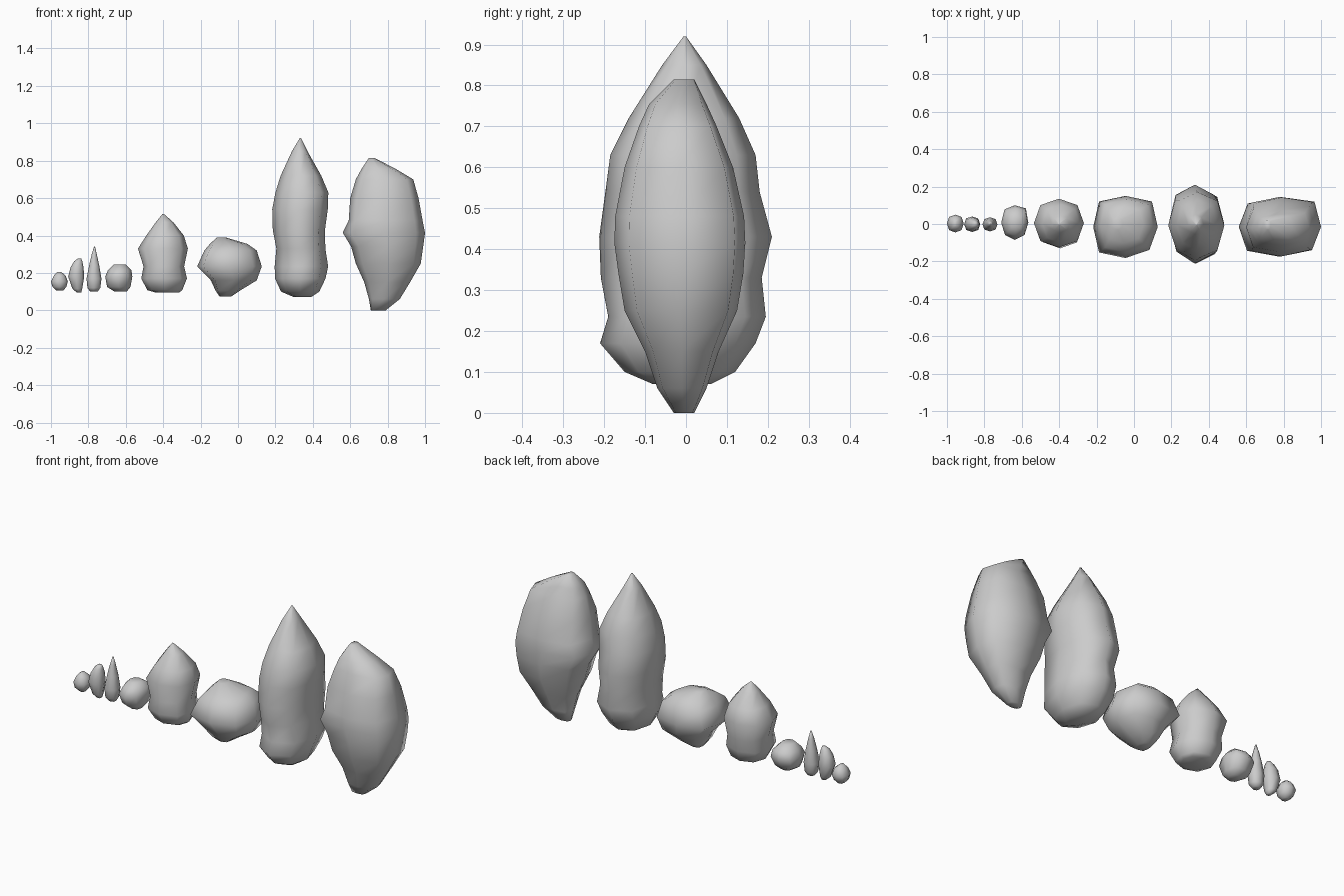
import bpy, bmesh
from math import cos, sin, pi


def rock(name, rows, corners):
    """Loft eight-sided rings; row = z, x min, x max, y min, y max.
    corners = fullness of the four diagonals (NE, NW, SW, SE)."""
    bm = bmesh.new()
    rings = []
    for z, x0, x1, y0, y1 in rows:
        cx, cy, rx, ry = (x0 + x1) / 2, (y0 + y1) / 2, (x1 - x0) / 2, (y1 - y0) / 2
        ring = []
        for k in range(8):
            a = k * pi / 4
            f = corners[k // 2] / cos(pi / 4) if k % 2 else 1
            ring.append(bm.verts.new((cx + rx * f * cos(a), cy + ry * f * sin(a), z)))
        rings.append(ring)
    for lo, hi in zip(rings, rings[1:]):
        for k in range(8):
            n = (k + 1) % 8
            bm.faces.new((lo[k], lo[n], hi[n], hi[k]))
    bm.faces.new(rings[0][::-1])
    bm.faces.new(rings[-1])
    for f in bm.faces:
        f.smooth = True
    mesh = bpy.data.meshes.new(name)
    bm.to_mesh(mesh)
    bm.free()
    ob = bpy.data.objects.new(name, mesh)
    bpy.context.collection.objects.link(ob)


# Small pebbles
rock("round_pebble", [
    (.105, -.97, -.935, -.02, .02), (.125, -.992, -.918, -.04, .04),
    (.155, -1, -.91, -.045, .05), (.185, -.985, -.922, -.035, .04),
    (.205, -.965, -.945, -.015, .015)], (.74, .74, .74, .74))
rock("leaning_pebble", [
    (.095, -.862, -.838, -.015, .015), (.115, -.885, -.833, -.03, .03),
    (.18, -.908, -.822, -.043, .04), (.23, -.895, -.826, -.036, .034),
    (.262, -.876, -.832, -.024, .02), (.276, -.858, -.838, -.01, .01)], (.74, .76, .74, .74))
rock("spike_pebble", [
    (.1, -.79, -.75, -.02, .02), (.12, -.805, -.736, -.035, .032),
    (.17, -.81, -.73, -.04, .036), (.24, -.796, -.742, -.03, .028),
    (.3, -.782, -.755, -.016, .015), (.34, -.77, -.764, -.003, .003)], (.74, .74, .74, .74))

# Medium stones
rock("small_boulder", [
    (.1, -.66, -.595, -.03, .04), (.125, -.7, -.575, -.06, .07),
    (.18, -.71, -.565, -.085, .1), (.215, -.695, -.57, -.065, .085),
    (.245, -.665, -.6, -.03, .04)], (.82, .76, .72, .72))
rock("pointed_boulder", [
    (.095, -.44, -.315, -.06, .06), (.108, -.485, -.298, -.095, .09),
    (.17, -.517, -.273, -.13, .115), (.235, -.505, -.288, -.12, .12),
    (.33, -.535, -.268, -.125, .135), (.4, -.49, -.29, -.1, .105),
    (.47, -.44, -.345, -.045, .045), (.515, -.404, -.396, -.004, .004)], (.74, .74, .74, .74))
rock("squat_boulder", [
    (.075, -.1, -.035, -.05, .03), (.105, -.12, .01, -.09, .07),
    (.16, -.145, .1, -.14, .12), (.235, -.218, .127, -.182, .15),
    (.32, -.18, .1, -.15, .13), (.355, -.15, .05, -.1, .09),
    (.388, -.115, -.06, -.03, .03)], (.82, .82, .82, .74))

# Tall standing stones
rock("tall_pointed_stone", [
    (.07, .3, .39, -.08, .06), (.1, .23, .435, -.15, .12),
    (.17, .198, .468, -.21, .17), (.235, .196, .482, -.19, .195),
    (.33, .205, .467, -.208, .185), (.43, .186, .465, -.212, .21),
    (.54, .183, .48, -.197, .18), (.63, .2, .483, -.185, .17),
    (.72, .228, .445, -.14, .13), (.85, .288, .372, -.058, .05),
    (.92, .33, .338, -.006, 0)], (.74, .74, .7, .74))
rock("large_slab_stone", [
    (0, .71, .79, -.03, .02), (.06, .7, .865, -.07, .05),
    (.15, .675, .92, -.1, .08), (.25, .63, .977, -.15, .125),
    (.34, .605, .99, -.165, .14), (.415, .56, 1, -.175, .145),
    (.48, .592, .987, -.173, .142), (.6, .6, .965, -.15, .115),
    (.7, .63, .937, -.115, .075), (.755, .66, .845, -.09, .05),
    (.815, .7, .73, -.03, .02)], (.84, .78, .8, .78))
